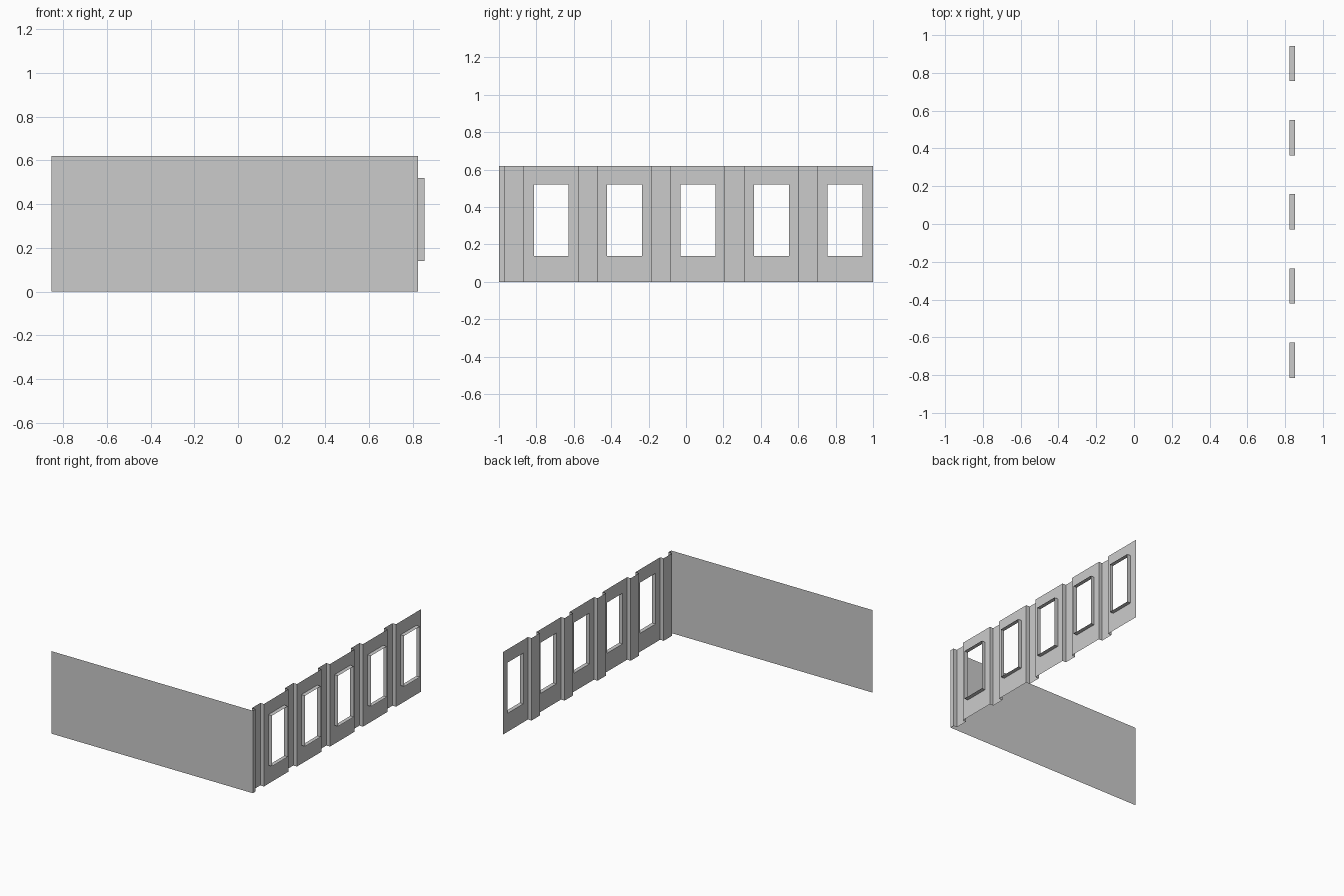
import bpy, bmesh

if "Cube" in bpy.data.objects:
    bpy.data.objects.remove(bpy.data.objects["Cube"])

H = 0.62                      # wall height
X0, XW = -0.853, 0.823        # far end of front wall, plane of side wall
GROOVE, PROUD = 0.03, 0.03    # groove depth inward, window surround outward
PITCH, BAYS = 0.3925, 5
G0, GW = -0.968, 0.10         # first groove start and width
W0, WW = -0.814, 0.187        # first window start and width
Z0, Z1 = 0.139, 0.52          # window sill and head


def make(name, build):
    bm = bmesh.new()
    build(bm)
    bmesh.ops.remove_doubles(bm, verts=bm.verts, dist=1e-4)
    me = bpy.data.meshes.new(name)
    bm.to_mesh(me)
    bm.free()
    ob = bpy.data.objects.new(name, me)
    bpy.context.collection.objects.link(ob)


def quad(bm, *pts):
    bm.faces.new([bm.verts.new(p) for p in pts])


def upright(bm, a, b, z0=0, z1=H):
    """Vertical sheet between plan points a and b."""
    if z1 > z0:
        quad(bm, (*a, z0), (*b, z0), (*b, z1), (*a, z1))


# Plain front wall
make("front_wall", lambda bm: upright(bm, (X0, -1), (XW, -1)))


# Side wall: vertical grooves between panels pierced by windows
def side_wall(bm):
    upright(bm, (XW, -1), (XW, G0))
    for i in range(BAYS):
        g = G0 + i * PITCH
        ge = g + GW
        end = 1.0 if i == BAYS - 1 else g + PITCH
        xi = XW - GROOVE
        path = [(XW, g), (xi, g), (xi, ge), (XW, ge)]
        for a, b in zip(path, path[1:]):
            upright(bm, a, b)
        w = W0 + i * PITCH
        ys, zs = [ge, w, w + WW, end], [0, Z0, Z1, H]
        for j in range(3):
            for k in range(3):
                if (j, k) != (1, 1):
                    upright(bm, (XW, ys[j]), (XW, ys[j + 1]), zs[k], zs[k + 1])


make("side_wall", side_wall)


# Projecting open surrounds of the windows
def surrounds(bm):
    for i in range(BAYS):
        a = W0 + i * PITCH
        b = a + WW
        ring = [(a, Z0), (b, Z0), (b, Z1), (a, Z1)]
        for (ya, za), (yb, zb) in zip(ring, ring[1:] + ring[:1]):
            quad(bm, (XW, ya, za), (XW, yb, zb),
                 (XW + PROUD, yb, zb), (XW + PROUD, ya, za))


make("window_surrounds", surrounds)
